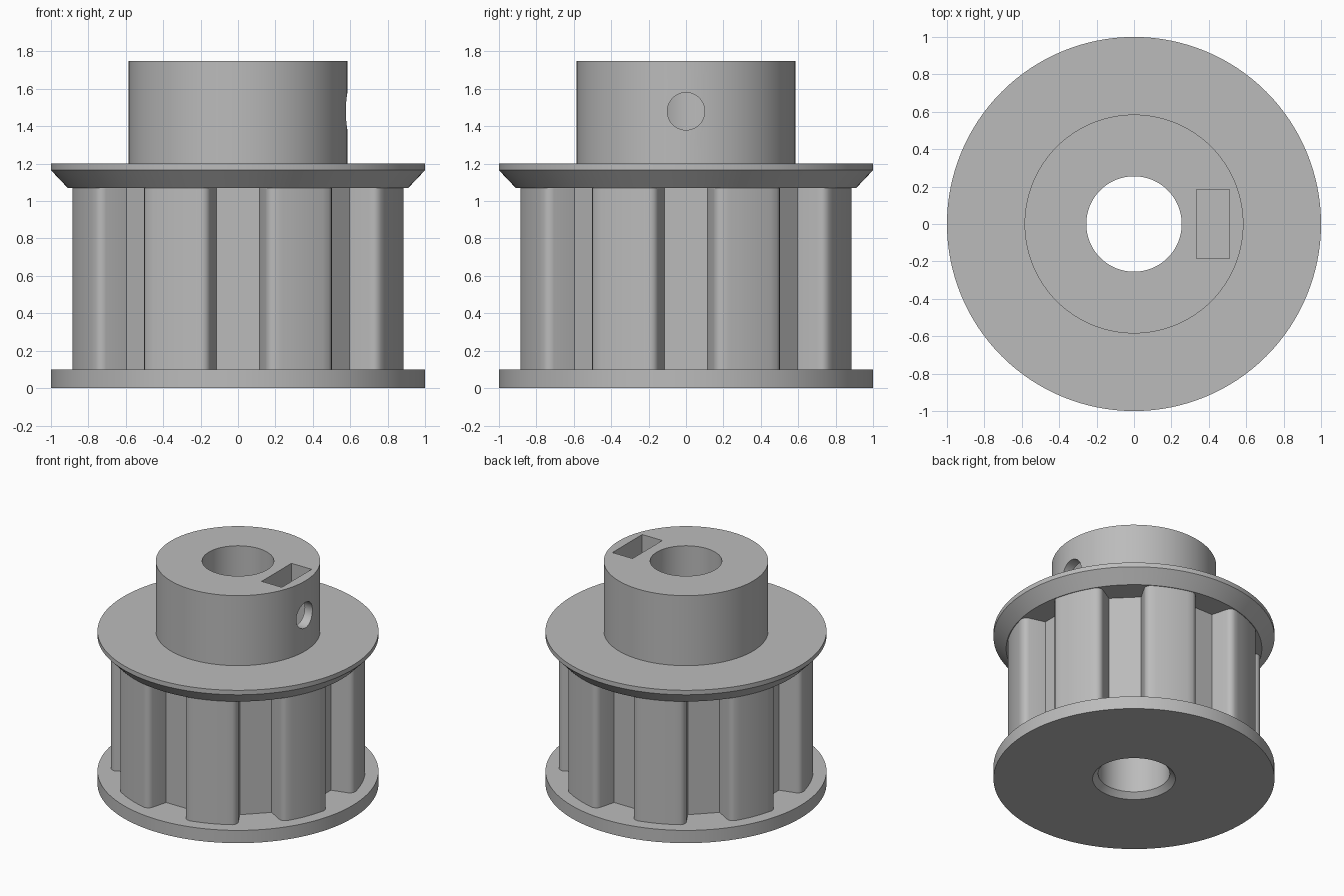
import bpy
import bmesh
from math import sin, cos, pi, hypot, atan2

cube = bpy.data.objects.get("Cube")
if cube:
    bpy.data.objects.remove(cube, do_unlink=True)

SEGMENTS = 128
TEETH = 8
BORE, HUB, RIM, TIP = 0.255, 0.585, 1.0, 0.905
FLANGE_TOP, DRUM_TOP, TOP = 0.1, 1.07, 1.75

grey = bpy.data.materials.new("plain grey")
grey.use_nodes = True
COLOUR = (0.5, 0.5, 0.5, 1)
grey.diffuse_color = COLOUR
grey.node_tree.nodes["Principled BSDF"].inputs["Base Color"].default_value = COLOUR


def make_object(name, bm):
    bmesh.ops.recalc_face_normals(bm, faces=bm.faces)
    mesh = bpy.data.meshes.new(name)
    bm.to_mesh(mesh)
    bm.free()
    mesh.materials.append(grey)
    obj = bpy.data.objects.new(name, mesh)
    bpy.context.collection.objects.link(obj)
    return obj


def lathe(name, profile):
    """Revolve a closed (radius, z) profile around the z axis."""
    bm = bmesh.new()
    rings = []
    for i in range(SEGMENTS):
        a = 2 * pi * i / SEGMENTS
        rings.append([bm.verts.new((r * cos(a), r * sin(a), z)) for r, z in profile])
    n = len(profile)
    for i, ring in enumerate(rings):
        after = rings[(i + 1) % SEGMENTS]
        for j in range(n):
            k = (j + 1) % n
            bm.faces.new((ring[j], after[j], after[k], ring[k]))
    return make_object(name, bm)


def extrude(name, outline, z0, z1):
    """Extrude a closed (x, y) outline upwards."""
    bm = bmesh.new()
    face = bm.faces.new([bm.verts.new((x, y, z0)) for x, y in outline])
    result = bmesh.ops.extrude_face_region(bm, geom=[face], use_keep_orig=True)
    verts = [g for g in result["geom"] if isinstance(g, bmesh.types.BMVert)]
    bmesh.ops.translate(bm, verts=verts, vec=(0, 0, z1 - z0))
    return make_object(name, bm)


def cut(target, cutter):
    """Subtract a cutter from the target and discard it."""
    cutter.hide_render = True
    mod = target.modifiers.new("cut", "BOOLEAN")
    mod.operation = "DIFFERENCE"
    mod.solver = "EXACT"
    mod.object = cutter
    bpy.context.view_layer.objects.active = target
    bpy.ops.object.modifier_apply(modifier=mod.name)
    bpy.data.objects.remove(cutter, do_unlink=True)


def circle(radius):
    return [(radius * cos(2 * pi * i / SEGMENTS), radius * sin(2 * pi * i / SEGMENTS))
            for i in range(SEGMENTS)]


# Bottom flange, with a chamfered bore mouth
bottom_flange = lathe("bottom_flange", [
    (BORE + 0.04, 0), (RIM, 0), (RIM, FLANGE_TOP), (BORE, FLANGE_TOP), (BORE, 0.04)])

# Toothed drum: half a groove as (sideways, outwards), mirrored and repeated
half_groove = [(0.115, 0.727), (0.148, 0.85), (0.157, 0.868), (0.174, 0.88), (0.197, 0.884)]
groove = [(-s, d) for s, d in reversed(half_groove)] + half_groove
pitch = 2 * pi / TEETH
half_angle = atan2(half_groove[-1][0], half_groove[-1][1])
outline = []
for i in range(TEETH):
    centre = i * pitch
    for s, d in groove:
        a = centre + atan2(s, d)
        outline.append((hypot(s, d) * cos(a), hypot(s, d) * sin(a)))
    steps = 8
    for j in range(1, steps):
        a = centre + half_angle + (pitch - 2 * half_angle) * j / steps
        outline.append((TIP * cos(a), TIP * sin(a)))
toothed_drum = extrude("toothed_drum", outline, FLANGE_TOP, DRUM_TOP)
cut(toothed_drum, extrude("bore_cutter", circle(BORE), 0, TOP))

# Top flange with its sloped underside, and the hub above it
hub = lathe("top_flange_and_hub", [
    (BORE, DRUM_TOP), (0.91, DRUM_TOP), (RIM, 1.165), (RIM, 1.2),
    (HUB, 1.2), (HUB, TOP), (BORE, TOP)])

# Nut slot in the top of the hub
slot = [(0.335, -0.185), (0.51, -0.185), (0.51, 0.185), (0.335, 0.185)]
cut(hub, extrude("nut_slot_cutter", slot, 1.28, TOP + 0.1))

# Set screw hole from the side of the hub into the bore
bpy.ops.mesh.primitive_cylinder_add(
    vertices=48, radius=0.1, depth=0.6, location=(0.4, 0, 1.48), rotation=(0, pi / 2, 0))
cut(hub, bpy.context.object)

# Smooth the round surfaces and keep the edges sharp
bpy.ops.object.select_all(action="DESELECT")
for obj in (bottom_flange, toothed_drum, hub):
    obj.select_set(True)
bpy.context.view_layer.objects.active = hub
bpy.ops.object.shade_smooth_by_angle(angle=pi / 6)
